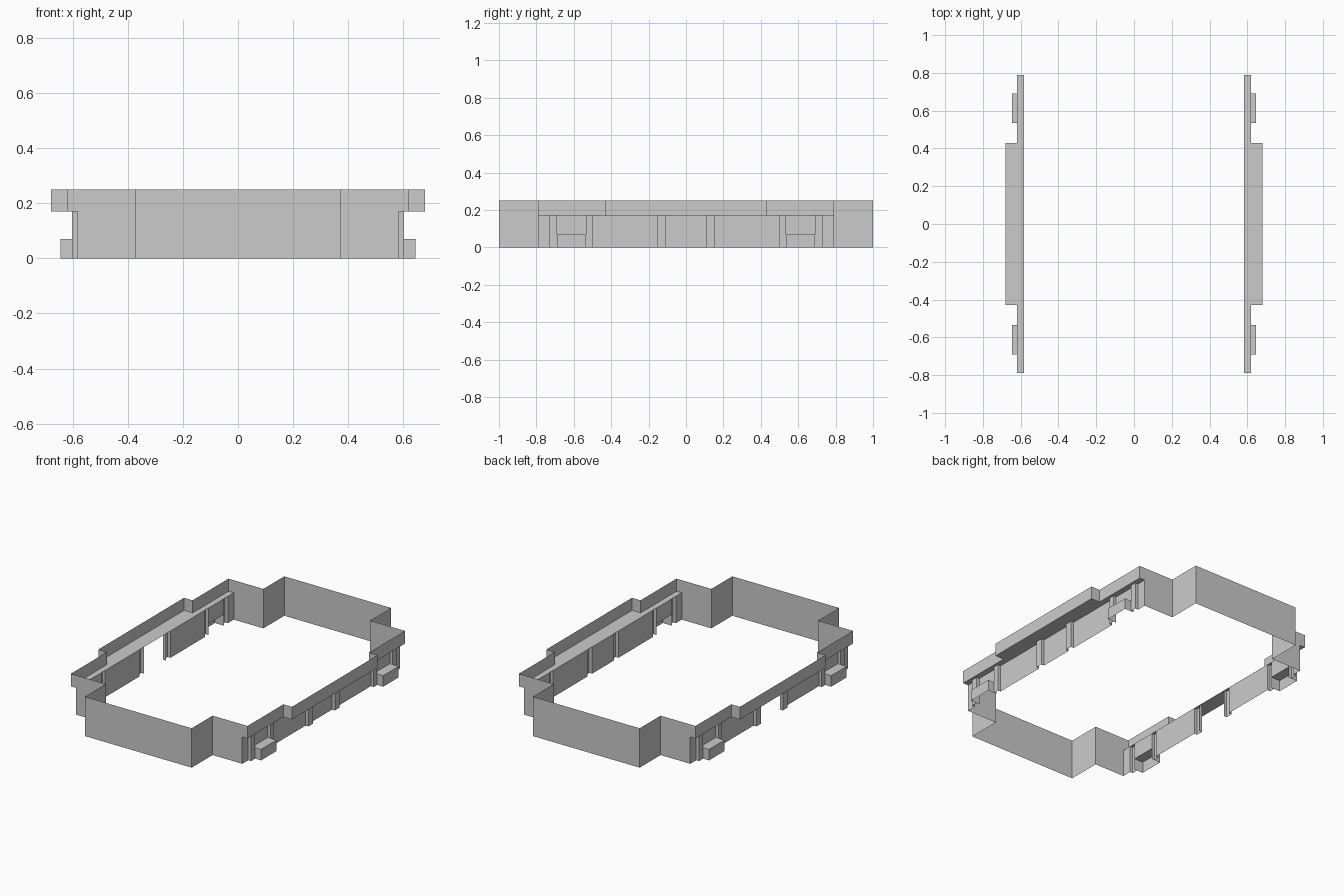
import bpy
import bmesh

cube = bpy.data.objects.get("Cube")
if cube:
    bpy.data.objects.remove(cube, do_unlink=True)

grey = bpy.data.materials.new("plain grey")
grey.use_nodes = True
colour = (0.6, 0.6, 0.6, 1)
grey.diffuse_color = colour
grey.node_tree.nodes["Principled BSDF"].inputs["Base Color"].default_value = colour

# Shared levels and plan positions
TOP, LEDGE, BOX_TOP = 0.25, 0.17, 0.07
END_Y, SHOULDER_Y, BULGE_Y = 1.0, 0.79, 0.43
END_X, INNER, RIB, OUTER, BOX_X, BULGE_X = 0.375, 0.583, 0.603, 0.62, 0.645, 0.68
BOX_NEAR, BOX_FAR = 0.535, 0.69
RIB_MID = 0.11


def sheet(name, faces):
    """Make an object from a list of flat polygons."""
    bm = bmesh.new()
    for face in faces:
        bm.faces.new([bm.verts.new(p) for p in face])
    bmesh.ops.remove_doubles(bm, verts=bm.verts, dist=0.0001)
    bmesh.ops.recalc_face_normals(bm, faces=bm.faces)
    mesh = bpy.data.meshes.new(name)
    bm.to_mesh(mesh)
    bm.free()
    mesh.materials.append(grey)
    obj = bpy.data.objects.new(name, mesh)
    bpy.context.collection.objects.link(obj)


def wall(path, low, high):
    """Upright strip faces following a plan path."""
    return [[(*a, low), (*b, low), (*b, high), (*a, high)]
            for a, b in zip(path, path[1:])]


def flip(path, sx, sy):
    return [(x * sx, y * sy) for x, y in path]


# End walls, each with its two notched corners
for label, sy in (("front", -1), ("back", 1)):
    half = [(END_X, END_Y), (END_X, SHOULDER_Y), (INNER, SHOULDER_Y)]
    path = flip(half[::-1], -1, sy) + flip(half, 1, sy)
    sheet(label + "_end_wall", wall(path, 0, TOP))

for side, sx in (("left", 1), ("right", -1)):
    # Raised upper rim that bulges out along the middle
    half = [(INNER, SHOULDER_Y), (OUTER, SHOULDER_Y), (OUTER, BULGE_Y), (BULGE_X, BULGE_Y)]
    outline = flip(half, sx, 1) + flip(half[::-1], sx, -1)
    sheet(side + "_upper_rim", wall(outline, LEDGE, TOP))

    # Flat ledge inside the rim
    sheet(side + "_ledge", [[(x, y, LEDGE) for x, y in outline]])

    for label, sy in (("front", -1), ("back", 1)):
        name = side + "_" + label
        # Lower panels with hollow ribs pushed outward
        corner = [(INNER, SHOULDER_Y), (INNER, 0.73), (RIB, 0.73),
                  (RIB, BOX_FAR), (INNER, BOX_FAR)]
        run = [(INNER, BOX_NEAR), (RIB, BOX_NEAR), (RIB, 0.5), (INNER, 0.5),
               (INNER, 0.155), (RIB, 0.155), (RIB, RIB_MID), (INNER, RIB_MID)]
        over_box = [(INNER, BOX_FAR), (INNER, BOX_NEAR)]
        sheet(name + "_lower_panels",
              wall(flip(corner, sx, sy), 0, LEDGE) + wall(flip(run, sx, sy), 0, LEDGE)
              + wall(flip(over_box, sx, sy), BOX_TOP, LEDGE))

        # Side box, open underneath and inward
        box = flip([(INNER, BOX_FAR), (BOX_X, BOX_FAR),
                    (BOX_X, BOX_NEAR), (INNER, BOX_NEAR)], sx, sy)
        sheet(name + "_side_box",
              wall(box, 0, BOX_TOP) + [[(x, y, BOX_TOP) for x, y in box]])

# Middle panel, on the left side only; the right side is an opening
sheet("left_middle_panel", wall([(INNER, -RIB_MID), (INNER, RIB_MID)], 0, LEDGE))
